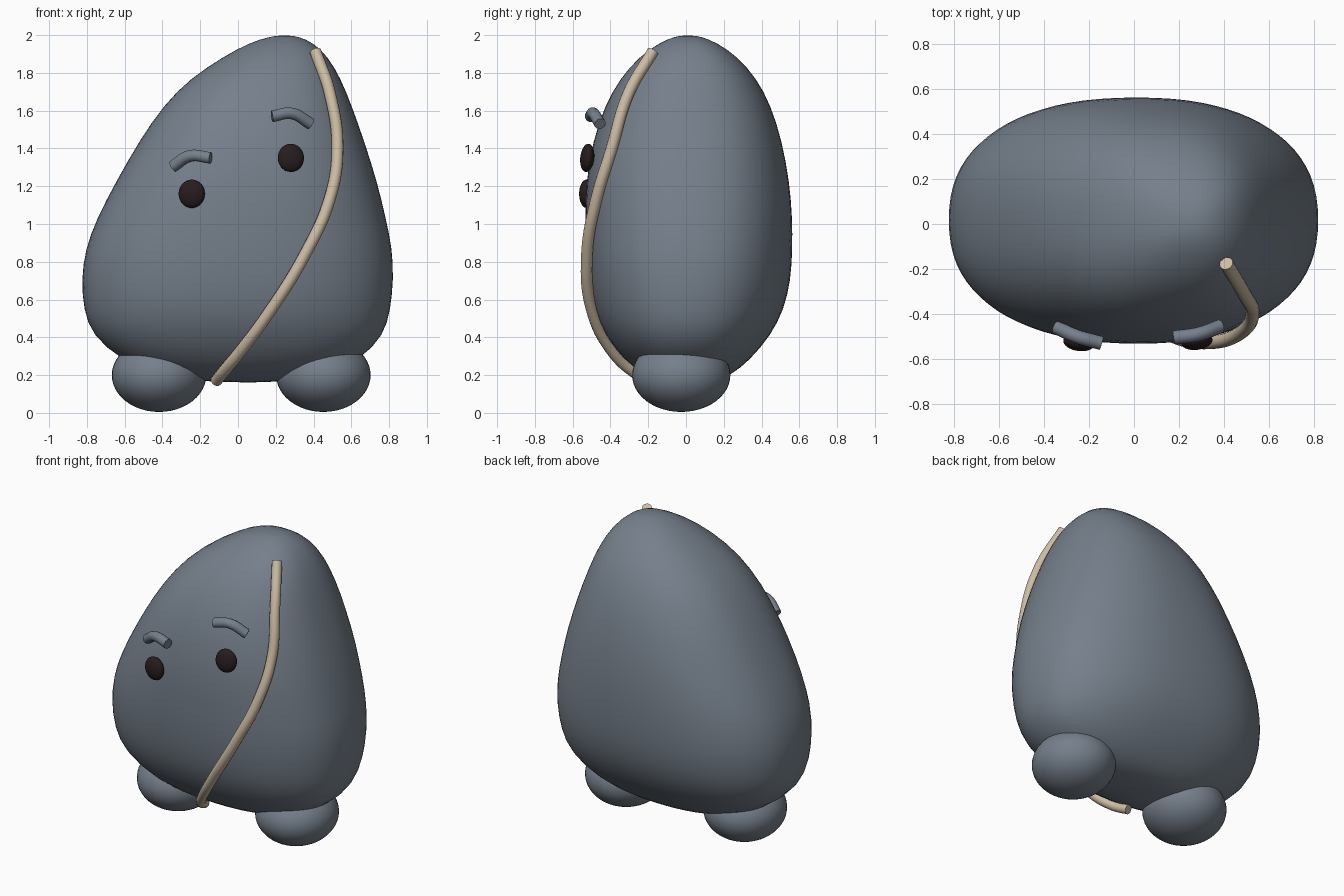
import bpy, bmesh
from math import sin, cos, pi, radians, copysign

cube = bpy.data.objects.get("Cube")
if cube:
    bpy.data.objects.remove(cube, do_unlink=True)


def material(name, rgb):
    m = bpy.data.materials.new(name)
    m.use_nodes = True
    m.diffuse_color = (*rgb, 1)
    m.node_tree.nodes["Principled BSDF"].inputs["Base Color"].default_value = (*rgb, 1)
    return m


grey = material("slate grey", (0.18, 0.215, 0.26))
tan = material("tan strap", (0.60, 0.50, 0.36))
dark = material("dark brown", (0.02, 0.012, 0.012))


def power(v, e):
    return copysign(abs(v) ** e, v)


def body():
    # Each section: height, right edge, left edge, front, back
    sections = [
        (0.168, -0.22, 0.28, -0.12, 0.15),
        (0.20, -0.43, 0.46, -0.22, 0.24),
        (0.28, -0.62, 0.65, -0.33, 0.34),
        (0.41, -0.775, 0.775, -0.43, 0.45),
        (0.545, -0.82, 0.81, -0.49, 0.52),
        (0.705, -0.832, 0.826, -0.52, 0.557),
        (0.865, -0.812, 0.82, -0.533, 0.565),
        (1.03, -0.75, 0.785, -0.535, 0.565),
        (1.22, -0.65, 0.74, -0.532, 0.55),
        (1.44, -0.525, 0.67, -0.495, 0.51),
        (1.63, -0.395, 0.602, -0.43, 0.45),
        (1.77, -0.255, 0.545, -0.35, 0.375),
        (1.885, -0.08, 0.478, -0.25, 0.275),
        (1.96, 0.06, 0.40, -0.14, 0.165),
        (1.993, 0.17, 0.32, -0.06, 0.08),
    ]
    n, e = 40, 2 / 2.35
    bm = bmesh.new()
    rings = []
    for z, x0, x1, y0, y1 in sections:
        cx, cy, rx, ry = (x0 + x1) / 2, (y0 + y1) / 2, (x1 - x0) / 2, (y1 - y0) / 2
        rings.append([bm.verts.new((cx + rx * power(cos(2 * pi * i / n), e),
                                    cy + ry * power(sin(2 * pi * i / n), e), z))
                      for i in range(n)])
    for a, b in zip(rings, rings[1:]):
        for i in range(n):
            j = (i + 1) % n
            bm.faces.new((a[i], a[j], b[j], b[i]))
    bottom = bm.verts.new((0.06, 0.01, 0.16))
    top = bm.verts.new((0.245, 0.01, 2.0))
    for i in range(n):
        j = (i + 1) % n
        bm.faces.new((rings[0][j], rings[0][i], bottom))
        bm.faces.new((rings[-1][i], rings[-1][j], top))
    me = bpy.data.meshes.new("body")
    bm.to_mesh(me)
    bm.free()
    me.materials.append(grey)
    me.shade_smooth()
    ob = bpy.data.objects.new("body", me)
    bpy.context.collection.objects.link(ob)
    ob.modifiers.new("smooth", "SUBSURF").levels = 1
    ob.modifiers["smooth"].render_levels = 1


def ellipsoid(name, loc, size, mat, rot=(0, 0, 0)):
    bpy.ops.mesh.primitive_uv_sphere_add(segments=40, ring_count=24, radius=1,
                                         location=loc, rotation=rot)
    ob = bpy.context.object
    ob.name = name
    ob.scale = size
    ob.data.materials.append(mat)
    bpy.ops.object.shade_smooth()


def tube(name, points, radius, mat):
    # Round, flat-ended tube through the points
    cu = bpy.data.curves.new(name, "CURVE")
    cu.dimensions = "3D"
    cu.bevel_depth = radius
    cu.bevel_resolution = 5
    cu.use_fill_caps = True
    sp = cu.splines.new("BEZIER")
    sp.bezier_points.add(len(points) - 1)
    for bp, co in zip(sp.bezier_points, points):
        bp.co = co
        bp.handle_left_type = bp.handle_right_type = "AUTO"
    cu.materials.append(mat)
    ob = bpy.data.objects.new(name, cu)
    bpy.context.collection.objects.link(ob)
    bpy.ops.object.select_all(action="DESELECT")
    ob.select_set(True)
    bpy.context.view_layer.objects.active = ob
    bpy.ops.object.convert(target="MESH")
    bpy.ops.object.shade_smooth_by_angle(angle=radians(40))


body()

# Feet
ellipsoid("right_foot", (-0.418, -0.025, 0.2), (0.25, 0.26, 0.195), grey)
ellipsoid("left_foot", (0.452, -0.025, 0.2), (0.25, 0.26, 0.195), grey)

# Eyes
ellipsoid("right_eye", (-0.245, -0.527, 1.16), (0.07, 0.038, 0.075), dark,
          (0, 0, radians(-8)))
ellipsoid("left_eye", (0.28, -0.523, 1.35), (0.07, 0.036, 0.075), dark,
          (radians(-6), 0, radians(8)))

# Brows
tube("right_brow", [(-0.345, -0.46, 1.305), (-0.255, -0.50, 1.36), (-0.145, -0.53, 1.35)],
     0.031, grey)
tube("left_brow", [(0.18, -0.505, 1.57), (0.285, -0.49, 1.585), (0.385, -0.455, 1.53)],
     0.031, grey)

# Strap across the chest
tube("strap", [(0.41, -0.175, 1.915), (0.487, -0.305, 1.69), (0.527, -0.395, 1.395),
               (0.485, -0.475, 1.13), (0.35, -0.525, 0.83), (0.167, -0.495, 0.535),
               (0.008, -0.385, 0.32), (-0.075, -0.28, 0.22), (-0.115, -0.19, 0.17)],
     0.031, tan)
